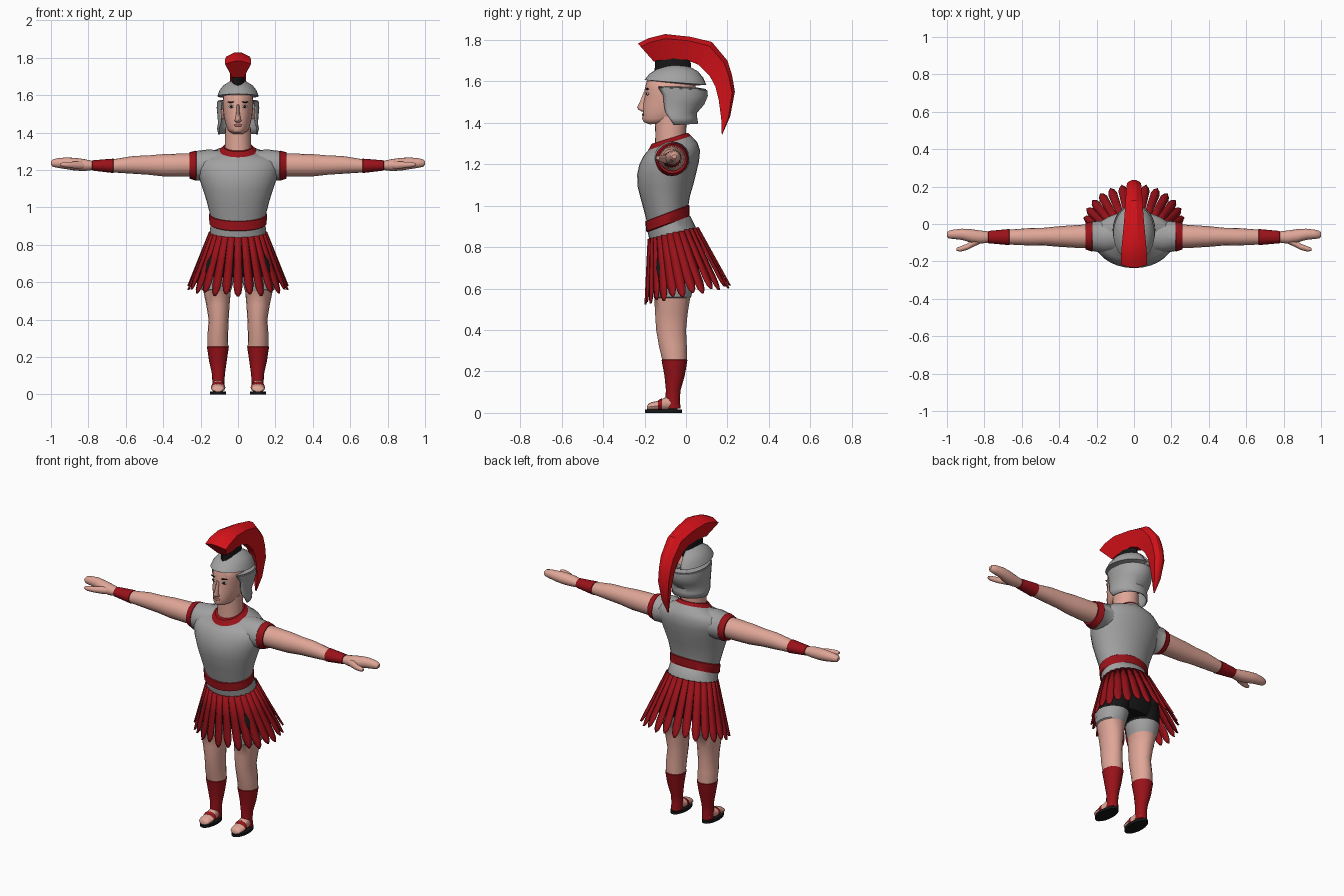
import bpy, bmesh, math
from mathutils import Vector as V

COLOURS = {"skin": (0.74, 0.38, 0.31), "armour_grey": (0.36, 0.36, 0.36),
           "dark_red": (0.32, 0.006, 0.01), "crest_red": (0.68, 0.006, 0.01),
           "black": (0.008, 0.008, 0.008), "lip_pink": (0.45, 0.15, 0.13),
           "eye_grey": (0.42, 0.40, 0.38)}
MATS = {}
for n, c in COLOURS.items():
    MATS[n] = bpy.data.materials.new(n)
    MATS[n].diffuse_color = (*c, 1)
S, G, R, C, K = "skin", "armour_grey", "dark_red", "crest_red", "black"


def finish(name, bm, mats, mirror=False, thick=0, angle=40):
    bmesh.ops.recalc_face_normals(bm, faces=bm.faces)
    me = bpy.data.meshes.new(name)
    bm.to_mesh(me)
    bm.free()
    ob = bpy.data.objects.new(name, me)
    bpy.context.collection.objects.link(ob)
    for m in mats:
        me.materials.append(MATS[m])
    if thick:
        s = ob.modifiers.new("thickness", "SOLIDIFY")
        s.thickness, s.offset = thick, 0
    if mirror:
        ob.modifiers.new("mirror", "MIRROR")
    bpy.ops.object.select_all(action="DESELECT")
    bpy.context.view_layer.objects.active = ob
    ob.select_set(True)
    bpy.ops.object.shade_smooth_by_angle(angle=math.radians(angle))
    return ob


def loft(name, rings, bands, closed=True, **kw):
    """Skin a list of point rings; bands is one colour, or one per gap."""
    if isinstance(bands, str):
        bands = [bands] * (len(rings) - 1)
    mats = list(dict.fromkeys(bands))
    bm = bmesh.new()
    vs = [[bm.verts.new(p) for p in r] for r in rings]
    n = len(rings[0])
    for a, b, col in zip(vs, vs[1:], bands):
        for i in range(n if closed else n - 1):
            j = (i + 1) % n
            bm.faces.new((a[i], a[j], b[j], b[i])).material_index = mats.index(col)
    if closed:
        bm.faces.new(vs[0]).material_index = mats.index(bands[0])
        bm.faces.new(vs[-1]).material_index = mats.index(bands[-1])
    return finish(name, bm, mats, **kw)


def tilted(yf, yb, zf, zb, hw, arc=math.pi, n=28):
    """Ring round the z axis, front and back heights differ; arc < pi leaves the front open."""
    pts = []
    for i in range(n):
        t = 2 * math.pi * i / n if arc == math.pi else arc * (2 * i / (n - 1) - 1)
        k = (1 + math.cos(t)) / 2
        pts.append(V((hw * math.sin(t), yf + (yb - yf) * k, zf + (zb - zf) * k)))
    return pts


def oval(axis, p, a0, a1, b0, b1, n=16):
    """Oval ring across an axis, given by its extents on the other two axes."""
    pts = []
    for i in range(n):
        t = 2 * math.pi * i / n
        a = (a0 + a1) / 2 + (a1 - a0) / 2 * math.cos(t)
        b = (b0 + b1) / 2 + (b1 - b0) / 2 * math.sin(t)
        pts.append(V({"x": (p, a, b), "y": (a, p, b), "z": (a, b, p)}[axis]))
    return pts


def limb(name, axis, rows, bands, n=16):
    return loft(name, [oval(axis, *r, n=n) for r in rows], bands, mirror=True)


# Cuirass with belt and collar
loft("cuirass", [tilted(*r) for r in (
    (-.17, .06, .80, .85, .155), (-.178, .045, .84, .90, .150), (-.185, .02, .873, .95, .147),
    (-.192, .016, .876, .952, .153), (-.196, .016, .924, 1.0, .155), (-.19, .012, .927, 1.004, .15),
    (-.215, .02, 1.02, 1.05, .168), (-.233, .035, 1.09, 1.10, .187), (-.236, .05, 1.15, 1.16, .207),
    (-.225, .063, 1.20, 1.215, .222), (-.208, .068, 1.235, 1.265, .222), (-.195, .055, 1.252, 1.305, .19),
    (-.182, .025, 1.268, 1.337, .10), (-.166, .01, 1.298, 1.352, .078))],
    [G] * 2 + [R] * 3 + [G] * 7 + [R])

# Sleeves and arms
limb("sleeve", "x", [(.08, -.15, .03, 1.16, 1.305), (.16, -.155, .02, 1.145, 1.31),
                     (.222, -.145, .012, 1.145, 1.302), (.225, -.148, .014, 1.143, 1.304),
                     (.26, -.135, .005, 1.155, 1.295)], [G, G, R, R], n=20)
limb("arm", "x", [(.2, -.13, 0, 1.165, 1.29), (.3, -.128, -.005, 1.165, 1.288),
                  (.4, -.122, -.012, 1.166, 1.285), (.48, -.115, -.02, 1.175, 1.278),
                  (.56, -.115, -.022, 1.18, 1.275), (.665, -.11, -.03, 1.187, 1.258),
                  (.667, -.113, -.027, 1.184, 1.261), (.778, -.103, -.037, 1.197, 1.252),
                  (.78, -.1, -.04, 1.2, 1.249), (.82, -.105, -.035, 1.195, 1.258),
                  (.87, -.1, -.028, 1.197, 1.265), (.92, -.085, -.025, 1.205, 1.267),
                  (.965, -.08, -.03, 1.212, 1.263), (.99, -.077, -.036, 1.217, 1.257),
                  (1.0, -.068, -.045, 1.228, 1.246)], [S] * 5 + [R] * 3 + [S] * 6)
limb("thumb", "x", [(.81, -.1, -.05, 1.205, 1.245), (.85, -.118, -.075, 1.203, 1.247),
                    (.89, -.138, -.105, 1.21, 1.245), (.93, -.148, -.12, 1.215, 1.243),
                    (.948, -.143, -.128, 1.222, 1.237)], S, n=10)

# Hips, legs and sandals
loft("hips", [tilted(*r) for r in (
    (-.165, .055, .84, .87, .145), (-.165, .07, .78, .79, .172),
    (-.163, .065, .70, .70, .188), (-.14, .04, .64, .64, .15))], K)
limb("leg", "z", [(.78, .01, .17, -.155, .06), (.70, .01, .195, -.16, .055), (.625, .018, .203, -.16, .04),
                  (.56, .035, .194, -.157, .025), (.555, .038, .186, -.153, .02), (.48, .045, .17, -.149, .008),
                  (.40, .05, .157, -.144, 0), (.32, .053, .163, -.13, .004), (.257, .052, .163, -.115, .004),
                  (.255, .049, .166, -.118, .007), (.18, .06, .155, -.104, -.006), (.11, .07, .139, -.097, -.026),
                  (.065, .073, .137, -.1, -.03), (.02, .073, .137, -.1, -.026)],
     [K] * 2 + [G] * 2 + [S] * 4 + [R] * 5)
limb("foot", "y", [(-.04, .08, .13, .012, .06), (-.08, .075, .137, .012, .085), (-.115, .07, .142, .01, .068),
                   (-.118, .068, .144, .01, .07), (-.132, .068, .145, .01, .062), (-.135, .07, .143, .01, .058),
                   (-.165, .071, .143, .01, .052), (-.18, .075, .14, .012, .045), (-.187, .085, .13, .015, .035)],
     [S, S, R, R, R, S, S, S], n=12)
limb("sole", "z", [(z, .064, .15, -.197, -.02) for z in (0, .016)], K, n=20)

# Skirt of leaf-shaped hanging strips
bm = bmesh.new()
COUNT = 26
for i in range(COUNT):
    t = 2 * math.pi * i / COUNT
    s, c, k = math.sin(t), math.cos(t), (1 + math.cos(t)) / 2
    top = V((.148 * s, -.062 + .115 * c, .84 + .055 * k))
    end = V((.265 * s, .008 + .2 * c, .535 + .08 * k - .012 * (i % 2)))
    side = V((.265 * c, -.2 * s, 0)).normalized()
    out = V((s, c, 0)) * .006
    rows = []
    for f, w in ((0, .017), (.4, .021), (.82, .024), (.94, .017), (1, .005)):
        p = top.lerp(end, f)
        rows.append([bm.verts.new(q) for q in (p - side * w, p + out, p + side * w)])
    for a, b in zip(rows, rows[1:]):
        for j in (0, 1):
            bm.faces.new((a[j], a[j + 1], b[j + 1], b[j]))
finish("skirt_strips", bm, [R], thick=.005)

# Neck and head
loft("neck", [tilted(*r) for r in ((-.15, .0, 1.27, 1.32, .072), (-.148, .0, 1.34, 1.36, .07),
                                   (-.15, .005, 1.43, 1.43, .068))], S)
loft("head", [tilted(*r) for r in (
    (-.175, -.09, 1.392, 1.40, .03), (-.203, -.04, 1.403, 1.41, .048), (-.212, 0, 1.42, 1.42, .058),
    (-.207, .02, 1.45, 1.45, .068), (-.208, .04, 1.49, 1.49, .076), (-.198, .05, 1.53, 1.53, .08),
    (-.2, .05, 1.56, 1.56, .082), (-.19, .04, 1.60, 1.60, .078), (-.13, .02, 1.64, 1.64, .05))], S)
loft("nose", [oval("z", *r, n=8) for r in (
    (1.455, -.012, .012, -.215, -.19), (1.463, -.019, .019, -.229, -.19), (1.474, -.014, .014, -.236, -.19),
    (1.51, -.009, .009, -.219, -.185), (1.55, -.008, .008, -.203, -.18))], S, angle=60)


def face_detail(name, loc, size, col, turn=0, mirror=True):
    bm = bmesh.new()
    bmesh.ops.create_uvsphere(bm, u_segments=12, v_segments=8, radius=1)
    for v in bm.verts:
        p = V((v.co.x * size[0], v.co.y * size[1], v.co.z * size[2]))
        ca, sa = math.cos(turn), math.sin(turn)
        v.co = V((p.x * ca - p.y * sa, p.x * sa + p.y * ca, p.z)) + V(loc)
    finish(name, bm, [col], mirror=mirror)


face_detail("eye", (.036, -.186, 1.54), (.017, .004, .008), "eye_grey", .38)
face_detail("iris", (.036, -.189, 1.54), (.007, .003, .007), K, .38)
face_detail("brow", (.038, -.187, 1.563), (.021, .004, .004), K, .38)
face_detail("lips", (0, -.207, 1.439), (.024, .006, .007), "lip_pink", mirror=False)
face_detail("ear", (.08, -.05, 1.5), (.012, .02, .03), S)

# Helmet, open at the face, with a brow peak and flared neck guard
loft("helmet", [tilted(*r) for r in (
    (-.155, .055, 1.385, 1.395, .102, 1.65), (-.155, .05, 1.42, 1.425, .108, 1.85),
    (-.16, .05, 1.45, 1.45, .103, 2.0), (-.165, .085, 1.49, 1.49, .106, 2.12),
    (-.17, .102, 1.53, 1.53, .110, 2.15), (-.18, .1, 1.575, 1.56, .110, 2.3),
    (-.197, .095, 1.608, 1.585, .107), (-.175, .08, 1.632, 1.615, .096),
    (-.14, .055, 1.655, 1.645, .075), (-.10, .02, 1.672, 1.665, .045),
    (-.06, -.03, 1.678, 1.678, .01))], G, closed=False, thick=.008)

# Crest holder
loft("crest_holder", [oval("z", *r, n=12) for r in (
    (1.63, -.04, .04, -.155, .03), (1.67, -.036, .036, -.15, .025), (1.715, -.032, .032, -.15, .02))], K)

# Crest: wedge sections swept from the brow to the tail
sections = []
for oy, oz, iy, iz, wo, wi in (
        (-.232, 1.782, -.155, 1.695, .07, .03), (-.18, 1.808, -.14, 1.70, .07, .031),
        (-.1, 1.828, -.09, 1.705, .064, .031), (.02, 1.815, 0, 1.705, .053, .028),
        (.125, 1.79, .06, 1.68, .046, .025), (.2, 1.70, .115, 1.625, .042, .021),
        (.222, 1.63, .142, 1.575, .039, .019), (.236, 1.55, .158, 1.51, .035, .016),
        (.213, 1.43, .17, 1.42, .022, .011), (.175, 1.343, .172, 1.35, .004, .003)):
    o, i = V((0, oy, oz)), V((0, iy, iz))
    e, x = o.lerp(i, .18), V((1, 0, 0))
    sections.append([i - x * wi, e - x * wo, o - x * wo * .3, o + x * wo * .3, e + x * wo, i + x * wi])
loft("crest", sections, C, angle=25)
